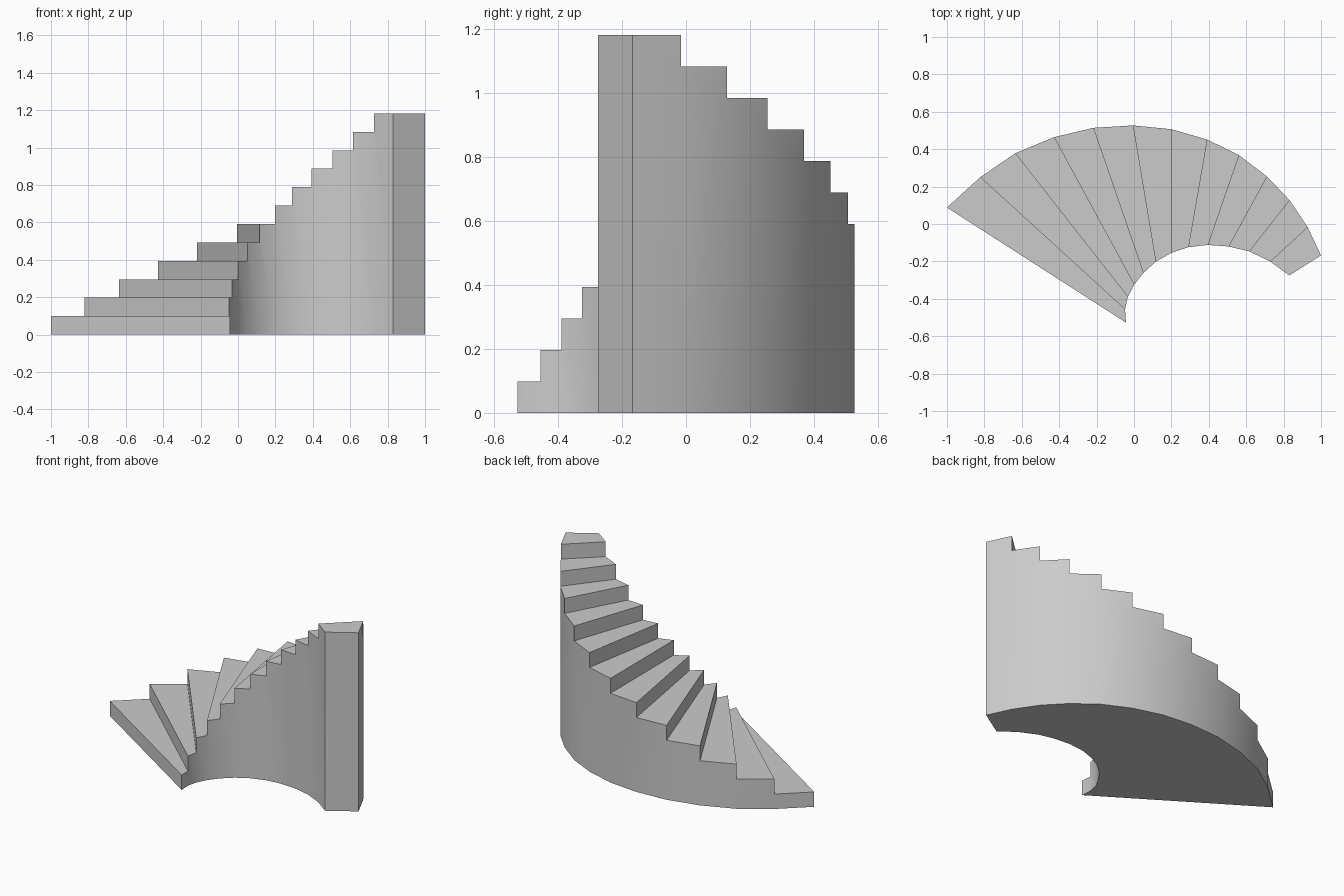
import bpy, bmesh, math

if "Cube" in bpy.data.objects:
    bpy.data.objects.remove(bpy.data.objects["Cube"])

# Plan outlines: end points of each riser line, bottom step to top step
OUTER = [(-1, .088), (-.822, .25), (-.635, .378), (-.428, .464), (-.218, .514),
         (-.006, .527), (.198, .507), (.39, .452), (.56, .369), (.71, .255),
         (.831, .128), (.928, -.016), (1, -.168)]
INNER = [(-.043, -.527), (-.048, -.456), (-.033, -.39), (.001, -.325), (.05, -.262),
         (.116, -.202), (.198, -.155), (.29, -.124), (.394, -.112), (.505, -.12),
         (.615, -.146), (.728, -.2), (.83, -.275)]
STEPS = len(OUTER) - 1
RISE = 1.182 / STEPS

bm = bmesh.new()
cache = {}


def vert(side, i, level):
    """Shared vertex on one outline at a whole number of risers."""
    key = (side, i, level)
    if key not in cache:
        x, y = (OUTER if side else INNER)[i]
        cache[key] = bm.verts.new((x, y, level * RISE))
    return cache[key]


def face(*keys):
    bm.faces.new([vert(*k) for k in keys])


for i in range(STEPS):
    j, top = i + 1, i + 1
    # tread and riser
    face((0, i, top), (0, j, top), (1, j, top), (1, i, top))
    face((0, i, i), (0, i, top), (1, i, top), (1, i, i))
    # underside
    face((0, i, 0), (1, i, 0), (1, j, 0), (0, j, 0))
    # curved inner and outer walls below the tread
    for s in (0, 1):
        keys = [(s, i, 0), (s, j, 0), (s, j, top), (s, i, top)]
        if i:
            keys.append((s, i, i))
        face(*keys)
# tall end wall
face((0, STEPS, 0), (1, STEPS, 0), (1, STEPS, STEPS), (0, STEPS, STEPS))

bmesh.ops.recalc_face_normals(bm, faces=bm.faces)
mesh = bpy.data.meshes.new("curved_staircase")
bm.to_mesh(mesh)
bm.free()
stairs = bpy.data.objects.new("curved_staircase", mesh)
bpy.context.collection.objects.link(stairs)

# Smooth curved walls, crisp step edges
bpy.context.view_layer.objects.active = stairs
stairs.select_set(True)
bpy.ops.object.shade_smooth_by_angle(angle=math.radians(30))
